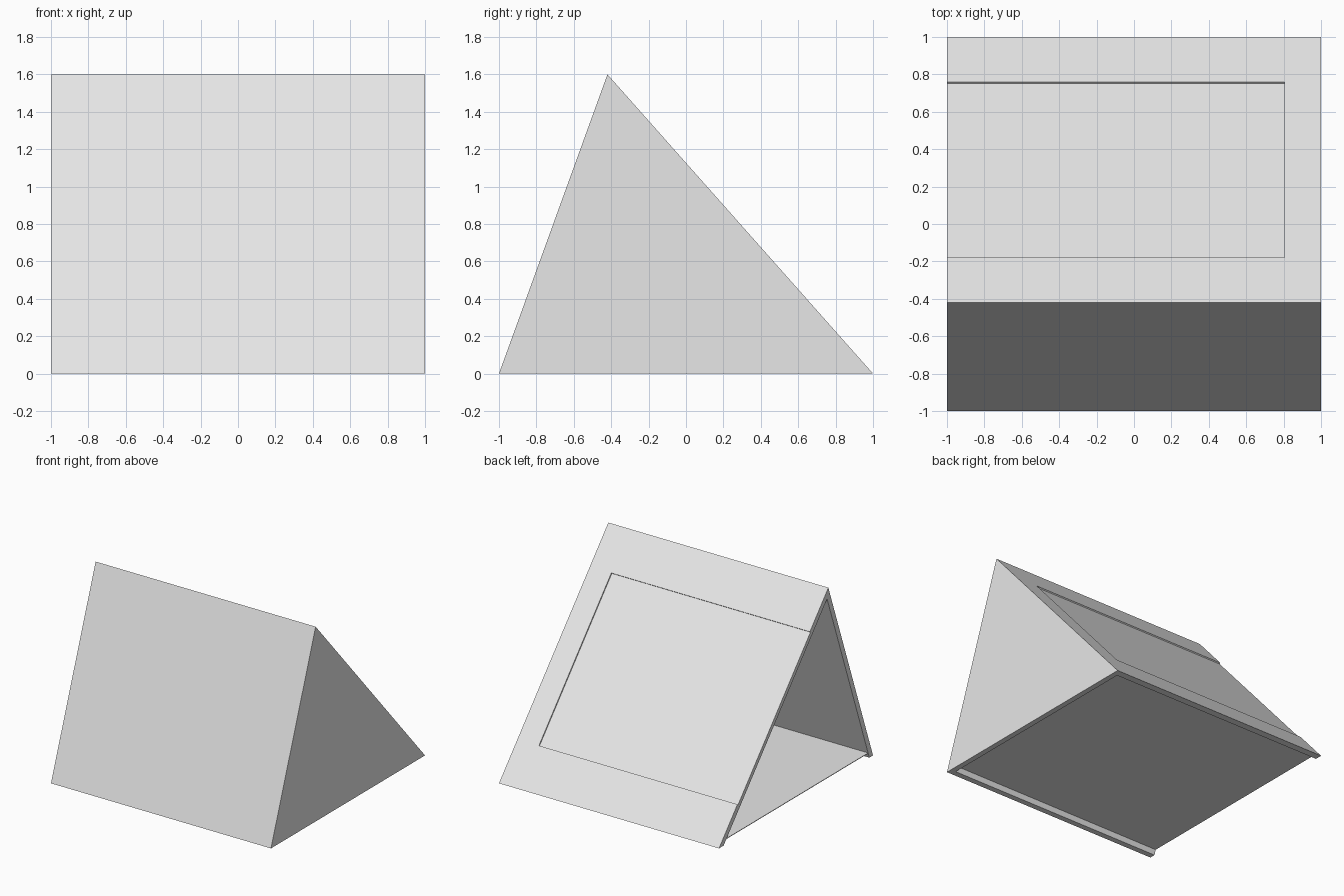
import bpy
from mathutils import Vector

cube = bpy.data.objects.get("Cube")
if cube:
    bpy.data.objects.remove(cube, do_unlink=True)

grey = bpy.data.materials.new("light_grey")
grey.use_nodes = True
colour = (0.8, 0.8, 0.8, 1)
grey.diffuse_color = colour
grey.node_tree.nodes["Principled BSDF"].inputs["Base Color"].default_value = colour


def prism(name, profile, x0, x1):
    """Extrude a (y, z) profile, listed anticlockwise seen from +x, along x."""
    n = len(profile)
    verts = [(x, y, z) for x in (x0, x1) for y, z in profile]
    faces = [list(range(n))[::-1], list(range(n, 2 * n))]
    faces += [(i, (i + 1) % n, n + (i + 1) % n, n + i) for i in range(n)]
    mesh = bpy.data.meshes.new(name)
    mesh.from_pydata(verts, [], faces)
    mesh.materials.append(grey)
    obj = bpy.data.objects.new(name, mesh)
    bpy.context.collection.objects.link(obj)
    return obj


def cut(target, cutter):
    cutter.hide_render = True
    mod = target.modifiers.new("cut", "BOOLEAN")
    mod.operation = "DIFFERENCE"
    mod.solver = "EXACT"
    mod.object = cutter
    bpy.context.view_layer.objects.active = target
    bpy.ops.object.modifier_apply(modifier=mod.name)
    bpy.data.objects.remove(cutter, do_unlink=True)


RIDGE_Y, RIDGE_Z = -0.42, 1.6
WALL = 0.045
front_run = (RIDGE_Y + 1) / RIDGE_Z
back_run = (1 - RIDGE_Y) / RIDGE_Z


def inner_front(z):
    return -1 + WALL * (1 + front_run ** 2) ** 0.5 + front_run * z


def inner_back(z):
    return 1 - WALL * (1 + back_run ** 2) ** 0.5 - back_run * z


# Wedge shell, hollow and open at one end and underneath
shell = prism("shell", [(-1, 0), (1, 0), (RIDGE_Y, RIDGE_Z)], -1, 1)
inner_top = (inner_back(0) - inner_front(0)) / (front_run + back_run)
low = -0.1
cavity = prism("cavity_cutter", [(inner_front(low), low), (inner_back(low), low),
                                 (inner_front(inner_top), inner_top)], -1.1, 1 - WALL)
cut(shell, cavity)

# Shallow panel recess in the rear slope, running out at the open end
normal = Vector((1, back_run)).normalized()
lower, upper = [Vector((y, (1 - y) / back_run)) for y in (0.76, -0.18)]
recess = prism("recess_cutter", [lower - normal * 0.01, lower + normal * 0.05,
                                 upper + normal * 0.05, upper - normal * 0.01], -1.1, 0.805)
cut(shell, recess)

# Thin floor set a little above the bottom rim
z0, z1 = 0.04, 0.045
prism("floor", [(inner_front(z0), z0), (inner_back(z0), z0),
                (inner_back(z1), z1), (inner_front(z1), z1)], -1, 1 - WALL)
